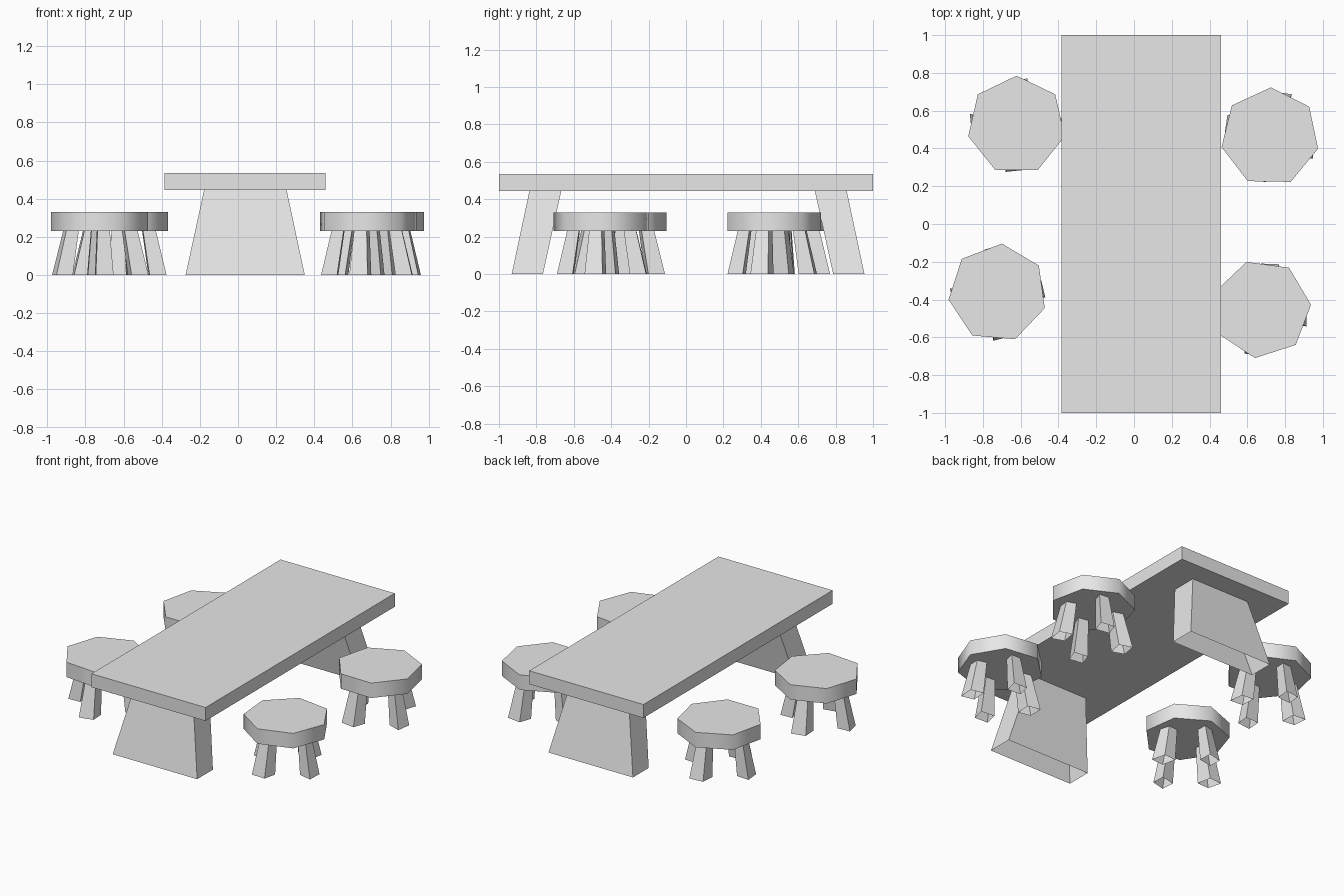
import bpy, bmesh
from math import radians, cos, sin, pi
from mathutils import Matrix, Vector

if "Cube" in bpy.data.objects:
    bpy.data.objects.remove(bpy.data.objects["Cube"])

grey = bpy.data.materials.new("plain_grey")
grey.use_nodes = True
grey.diffuse_color = (0.8, 0.8, 0.8, 1)
grey.node_tree.nodes["Principled BSDF"].inputs["Base Color"].default_value = (0.8, 0.8, 0.8, 1)


def finish(name, bm, smooth_angle=None):
    mesh = bpy.data.meshes.new(name)
    bm.to_mesh(mesh)
    bm.free()
    mesh.materials.append(grey)
    obj = bpy.data.objects.new(name, mesh)
    bpy.context.collection.objects.link(obj)
    if smooth_angle:
        mesh.shade_smooth()
        mesh.set_sharp_from_angle(angle=radians(smooth_angle))
    return obj


def loft(bm, low, high, z0, z1, caps=False):
    """Join two counter-clockwise outlines; without caps the ends stay open."""
    a = [bm.verts.new((x, y, z0)) for x, y in low]
    b = [bm.verts.new((x, y, z1)) for x, y in high]
    n = len(a)
    for i in range(n):
        j = (i + 1) % n
        bm.faces.new((a[i], a[j], b[j], b[i]))
    if caps:
        bm.faces.new(a[::-1])
        bm.faces.new(b)


def rect(x0, x1, y0, y1):
    return [(x0, y0), (x1, y0), (x1, y1), (x0, y1)]


# Table top
TABLE_Z, SEAT_Z = 0.445, 0.23
bm = bmesh.new()
top = rect(-0.385, 0.46, -1, 1)
loft(bm, top, top, TABLE_Z, 0.535, caps=True)
finish("table_top", bm)

# Slab legs, hollow and open underneath, leaning inward
for name, side, shift in (("front", -1, 0), ("back", 1, 0.022)):
    lo = sorted((side * 0.932 + shift, side * 0.765 + shift))
    hi = sorted((side * 0.837 + shift, side * 0.667 + shift))
    bm = bmesh.new()
    loft(bm, rect(-0.275, 0.35, *lo), rect(-0.178, 0.255, *hi), 0, TABLE_Z)
    finish(f"{name}_table_leg", bm)


# Stools: seven-sided seat with four splayed, hollow legs
def stool(name, x, y, seat_turn, leg_turn):
    bm = bmesh.new()
    ring = []
    for i in range(7):
        a = radians(seat_turn) + i * 2 * pi / 7
        ring.append((x + 0.262 * cos(a), y + 0.262 * sin(a)))
    loft(bm, ring, ring, SEAT_Z, 0.33, caps=True)
    finish(f"{name}_stool_seat", bm, smooth_angle=60)

    foot = [(0.160, -0.046), (0.249, -0.050), (0.236, 0.045), (0.150, 0.050)]
    head = [(0.125, -0.032), (0.193, -0.035), (0.183, 0.031), (0.118, 0.035)]
    bm = bmesh.new()
    for i in range(4):
        turn = Matrix.Rotation(radians(leg_turn + 90 * i), 2)
        place = lambda pts: [turn @ Vector(p) + Vector((x, y)) for p in pts]
        loft(bm, place(foot), place(head), 0, SEAT_Z)
    finish(f"{name}_stool_legs", bm)


stool("back_right", -0.622, 0.523, 90, 88)
stool("back_left", 0.72, 0.461, 89, 74)
stool("front_right", -0.722, -0.365, 85, 96)
stool("front_left", 0.676, -0.45, 5, 80)
